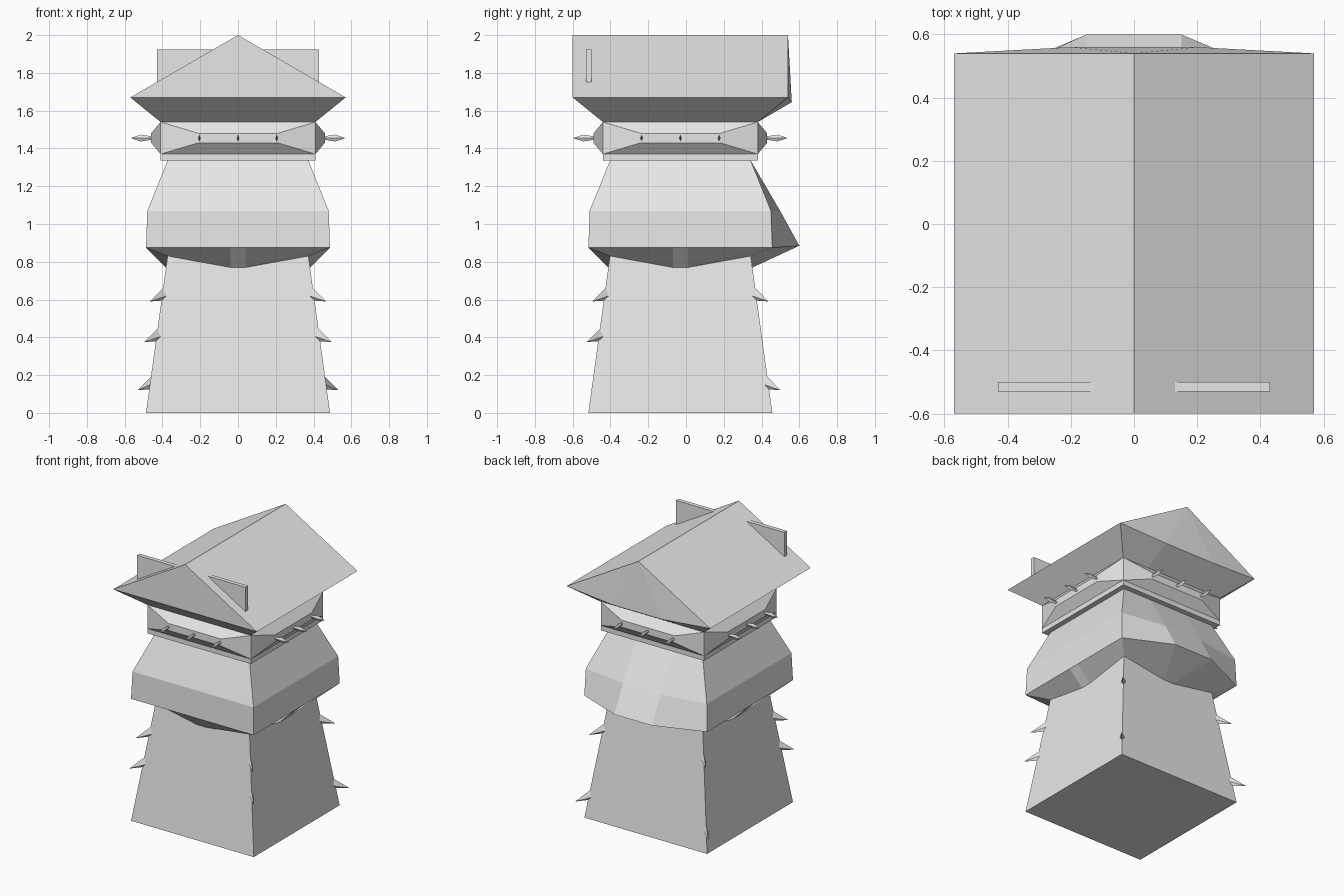
import bpy, bmesh
from math import pi
from mathutils import Matrix, Vector

cube = bpy.data.objects.get("Cube")
if cube:
    bpy.data.objects.remove(cube, do_unlink=True)

stone = bpy.data.materials.new("stone_grey")
stone.use_nodes = True
grey = (0.8, 0.8, 0.8, 1)
stone.diffuse_color = grey
stone.node_tree.nodes["Principled BSDF"].inputs["Base Color"].default_value = grey

AXIS_Y = -0.03   # the tower axis sits slightly forward


def ring(h, z, zmid=None, out=0.0, back=None):
    """Square ring with a corner and two middle points per side.
    back = (half width, bulge, height) of the rear middle points."""
    zmid = z if zmid is None else zmid
    pts = []
    for k in range(4):
        m, o, zm = back if back and k == 2 else (0.04, out, zmid)
        turn = Matrix.Rotation(k * pi / 2, 3, "Z")
        pts += [turn @ Vector(p) for p in
                ((-h, -h, z), (-m, -h - o, zm), (m, -h - o, zm))]
    return pts


def loft(name, rings, caps=True, turn=0.0):
    bm = bmesh.new()
    rows = [[bm.verts.new(p) for p in r] for r in rings]
    n = len(rows[0])
    for a, b in zip(rows, rows[1:]):
        for i in range(n):
            j = (i + 1) % n
            bm.faces.new((a[i], a[j], b[j], b[i]))
    if caps:
        bm.faces.new(rows[0][::-1])
        bm.faces.new(rows[-1])
    bmesh.ops.remove_doubles(bm, verts=bm.verts[:], dist=0.0005)
    bmesh.ops.recalc_face_normals(bm, faces=bm.faces[:])
    mesh = bpy.data.meshes.new(name)
    bm.to_mesh(mesh)
    bm.free()
    mesh.materials.append(stone)
    obj = bpy.data.objects.new(name, mesh)
    obj.location.y = AXIS_Y
    obj.rotation_euler.z = turn
    bpy.context.collection.objects.link(obj)
    return obj


def rect(w, z0, z1, y):
    """Upright rectangle facing the front."""
    return [(-w, y, z0), (w, y, z0), (w, y, z1), (-w, y, z1)]


def diamond(x, y, z, w, h):
    return [(x - w, y, z), (x, y, z - h), (x + w, y, z), (x, y, z + h)]


# Tapered shaft
def shaft_half(z):
    return 0.487 - 0.1375 * z


loft("shaft", [ring(shaft_half(z), z) for z in (0, 0.95)])

# Flared skirt with a bulge at the rear
loft("skirt", [
    ring(0.372, 0.83, 0.77, 0.01, back=(0.04, 0.01, 0.77)),
    ring(0.487, 0.875, back=(0.15, 0.143, 0.885)),
    ring(0.48, 1.07, back=(0.15, 0.048, 1.07)),
    ring(0.373, 1.335, back=(0.15, 0.0, 1.335)),
], caps=False)

# Gallery ledge and wall
loft("gallery_ledge", [ring(0.41, 1.335), ring(0.41, 1.37)])
loft("gallery_wall", [ring(0.408, 1.37), ring(0.408, 1.54)])

# Bays and pointed studs on each gallery side
for k, side in enumerate(("front", "left", "back", "right")):
    turn = k * pi / 2
    loft(side + "_bay", [rect(0.41, 1.37, 1.54, -0.41),
                         rect(0.21, 1.43, 1.48, -0.46)], turn=turn)
    for i in (-1, 0, 1):
        loft(side + "_stud", [
            diamond(i * 0.205, -0.45, 1.455, 0.004, 0.008),
            diamond(i * 0.205, -0.515, 1.455, 0.008, 0.018),
            diamond(i * 0.205, -0.568, 1.455, 0, 0)], caps=False, turn=turn)

# Flared eaves closing into a gable roof
eaves = ring(0.57, 1.67, back=(0.2, 0.02, 1.645))
ridge = [(0, max(-0.57, min(0.57, p.y)), 2.0) for p in eaves]
for i in (0, 1, 2, 3):
    ridge[i] = (0, -0.57, 2.0)
loft("roof", [ring(0.41, 1.54, back=(0.2, 0, 1.54)), eaves, ridge], caps=False)

# Triangular fins on the roof slopes
for s, side in ((1, "left"), (-1, "right")):
    outline = ((0.13, 1.925), (0.43, 1.74), (0.43, 1.925))
    loft(side + "_roof_fin", [[(s * x, y, z) for x, z in outline]
                              for y in (-0.50, -0.47)])

# Thorns on the shaft corners, pointing out and down
for k in range(4):
    levels = (0.59, 0.375) if k < 2 else (0.59, 0.12)
    for z in levels:
        c = shaft_half(z + 0.035) * 2 ** 0.5   # distance of the corner edge
        tip = shaft_half(z) * 2 ** 0.5 + 0.085
        base = [(0, -c + 0.008, z + 0.072), (0.016, -c + 0.018, z + 0.03),
                (0, -c + 0.012, z + 0.005), (-0.016, -c + 0.018, z + 0.03)]
        loft("corner_thorn", [base, [(0, -tip, z)] * 4], caps=False,
             turn=k * pi / 2 - pi / 4)
